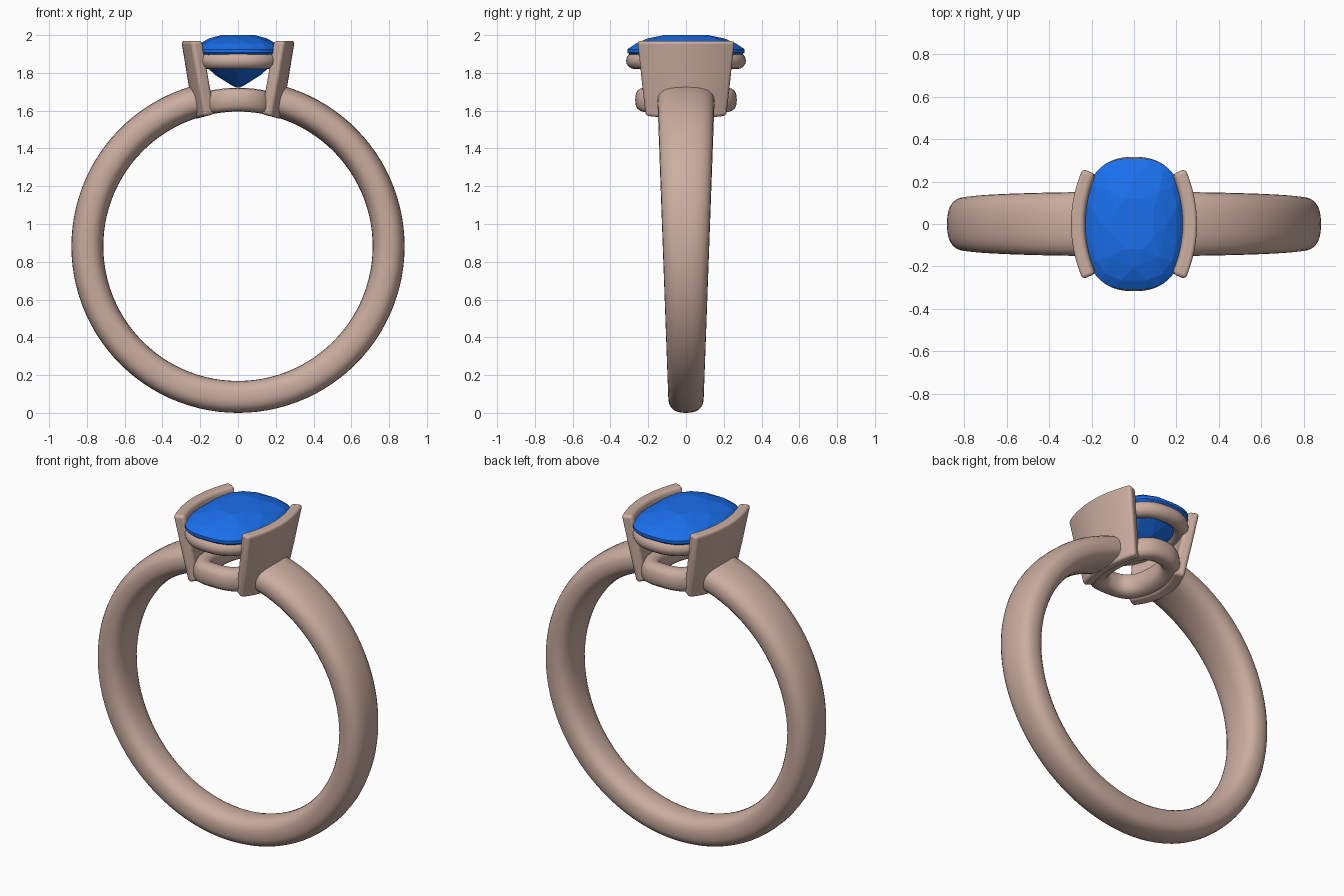
import bpy, bmesh
from math import sin, cos, pi, sqrt, radians

if "Cube" in bpy.data.objects:
    bpy.data.objects.remove(bpy.data.objects["Cube"])

CZ, R_IN = 0.882, 0.713          # finger hole centre height and radius


def material(name, rgb):
    m = bpy.data.materials.new(name)
    m.diffuse_color = (*rgb, 1)
    m.use_nodes = True
    m.node_tree.nodes["Principled BSDF"].inputs["Base Color"].default_value = m.diffuse_color
    return m


gold = material("rose_gold", (0.60, 0.42, 0.35))
blue = material("blue_stone", (0.01, 0.16, 0.85))


def finger_z(x):
    return CZ + sqrt(R_IN ** 2 - x * x)


def oval(a, b, n, t):
    # point on a superellipse
    c, s = cos(t), sin(t)
    p = lambda k: (1 if k >= 0 else -1) * abs(k) ** (2 / n)
    return a * p(c), b * p(s)


def finish(name, bm, mat, smooth=True):
    bmesh.ops.recalc_face_normals(bm, faces=bm.faces[:])
    me = bpy.data.meshes.new(name)
    bm.to_mesh(me)
    bm.free()
    ob = bpy.data.objects.new(name, me)
    bpy.context.collection.objects.link(ob)
    me.materials.append(mat)
    if smooth:
        bpy.ops.object.select_all(action='DESELECT')
        bpy.context.view_layer.objects.active = ob
        ob.select_set(True)
        bpy.ops.object.shade_smooth_by_angle(angle=radians(40))
    return ob


def skin(name, rings, closed):
    # join a row of point loops into a tube
    bm = bmesh.new()
    loops = [[bm.verts.new(p) for p in r] for r in rings]
    n = len(loops[0])
    pairs = list(zip(loops, loops[1:])) + ([(loops[-1], loops[0])] if closed else [])
    for a, b in pairs:
        for i in range(n):
            j = (i + 1) % n
            bm.faces.new((a[i], a[j], b[j], b[i]))
    if not closed:
        bm.faces.new(loops[0])
        bm.faces.new(loops[-1])
    return finish(name, bm, gold)


# band: open hoop, tapering in width towards the bottom
rings = []
GAP, N = radians(14.5), 96
for i in range(N + 1):
    a = GAP + (2 * pi - 2 * GAP) * i / N
    half_w = 0.123 + 0.029 * cos(a)
    ring = []
    for k in range(28):
        u, v = oval(0.0845, half_w, 2.5, 2 * pi * k / 28)
        r = R_IN + 0.0845 + u
        ring.append((r * sin(a), v, CZ + r * cos(a)))
    rings.append(ring)
skin("band", rings, False)


def setting_ring(name, a, b, rw, rh, n, height):
    # closed cushion-shaped rail; height(x) gives its centre height
    rings = []
    for i in range(72):
        t = 2 * pi * i / 72
        x, y = oval(a, b, 2.5, t)
        x0, y0 = oval(a, b, 2.5, t - 0.01)
        x1, y1 = oval(a, b, 2.5, t + 0.01)
        dx, dy = x1 - x0, y1 - y0
        l = sqrt(dx * dx + dy * dy)
        ring = []
        for k in range(16):
            u, v = oval(rw, rh, n, 2 * pi * k / 16)
            px, py = x + u * dy / l, y - u * dx / l
            ring.append((px, py, height(px) + v))
        rings.append(ring)
    skin(name, rings, True)


setting_ring("upper_rail", 0.20, 0.272, 0.045, 0.045, 2, lambda x: 1.865)
setting_ring("base_rail", 0.155, 0.216, 0.053, 0.063, 2.6, lambda x: finger_z(x) + 0.063)

# curved side walls holding the stone, leaning outwards
for side, label in ((1, "right"), (-1, "left")):
    rings = []
    for i in range(25):
        t = -1 + 2 * i / 24
        ring = []
        for off, h in ((-1, 0), (-1, .5), (-1, 1), (1, 1), (1, .5), (1, 0)):
            hy = 0.205 + 0.045 * h
            slope = -2 * 0.052 * t / hy              # dx/dy of the curve
            l = sqrt(1 + slope ** 2)
            x = 0.198 + 0.07 * h - 0.052 * t * t + off * 0.032 / l
            y = hy * t - off * 0.032 * slope / l
            zb = finger_z(x) - 0.003
            ring.append((side * x, y, zb + (1.97 - zb) * h))
        rings.append(ring)
    wall = skin(label + "_wall", rings, False)
    bev = wall.modifiers.new("soft_edges", 'BEVEL')
    bev.width, bev.segments = 0.018, 4
    bev.limit_method, bev.angle_limit = 'ANGLE', radians(40)

# stone: faceted cushion cut as the hull of stacked outlines
bm = bmesh.new()
#          height, scale, sides, twist
for z, s, n, tw in ((2.0, 0.40, 8, 0.5), (1.982, 0.66, 8, 0), (1.955, 0.87, 16, 0.5),
                    (1.925, 1.0, 48, 0), (1.908, 1.0, 48, 0), (1.855, 0.82, 16, 0.5),
                    (1.79, 0.52, 8, 0), (1.735, 0.16, 8, 0.5), (1.722, 0.04, 8, 0)):
    for k in range(n):
        x, y = oval(0.235 * s, 0.31 * s, 2.7, 2 * pi * (k + tw) / n)
        bm.verts.new((x, y, z))
res = bmesh.ops.convex_hull(bm, input=bm.verts[:])
loose = [v for v in bm.verts if not v.link_faces]
bmesh.ops.delete(bm, geom=loose, context='VERTS')
finish("stone", bm, blue, smooth=False)
